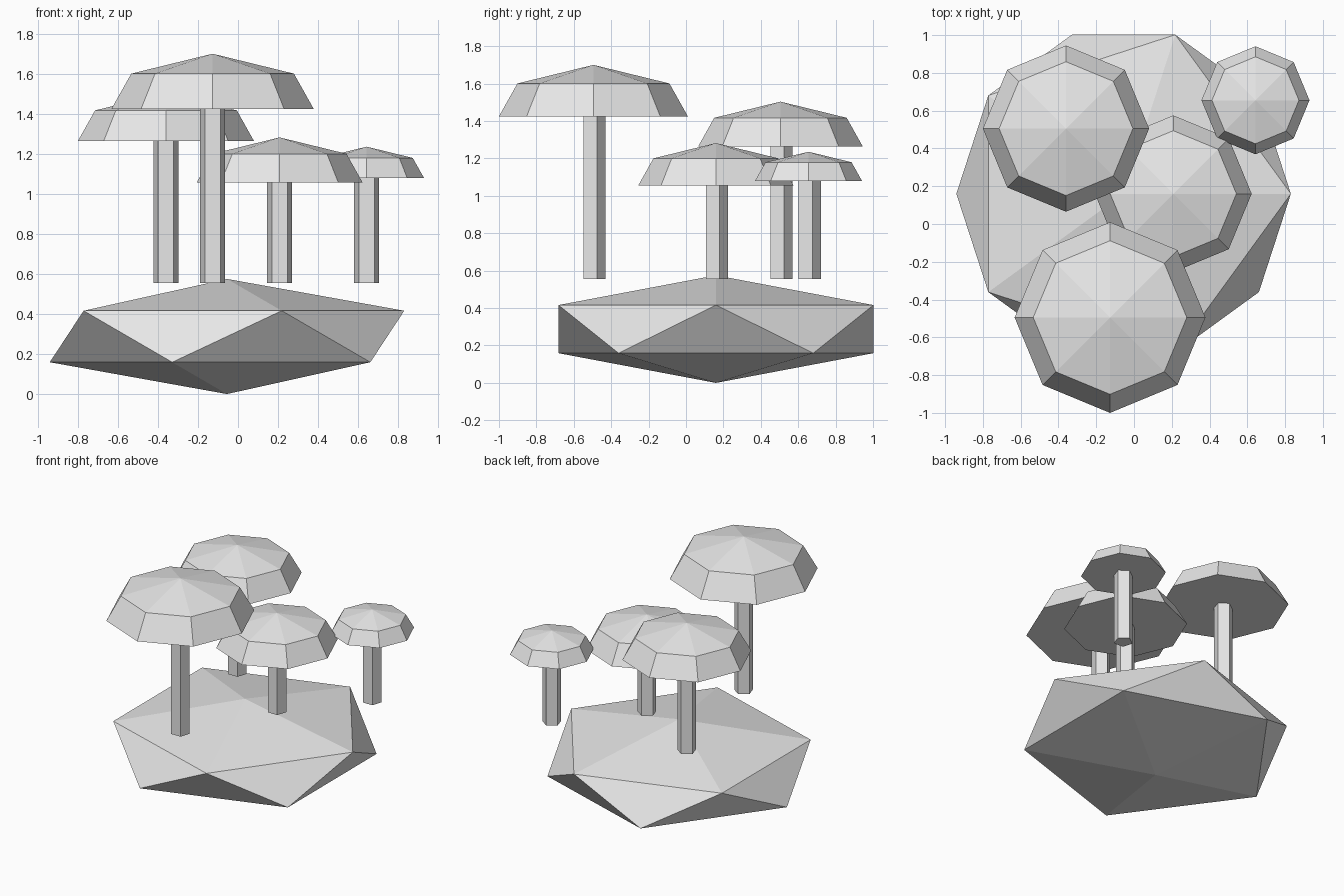
import bpy
import bmesh
from math import sin, cos, tau
from mathutils import Matrix

cube = bpy.data.objects.get("Cube")
if cube:
    bpy.data.objects.remove(cube, do_unlink=True)

grey = bpy.data.materials.new("light grey")
grey.use_nodes = True
grey.diffuse_color = (0.8, 0.8, 0.8, 1)
grey.node_tree.nodes["Principled BSDF"].inputs["Base Color"].default_value = (0.8, 0.8, 0.8, 1)


def add_object(name, bm, location):
    bmesh.ops.recalc_face_normals(bm, faces=bm.faces[:])
    mesh = bpy.data.meshes.new(name)
    bm.to_mesh(mesh)
    bm.free()
    mesh.materials.append(grey)
    obj = bpy.data.objects.new(name, mesh)
    obj.location = location
    bpy.context.collection.objects.link(obj)
    return obj


def ring(bm, sides, radius, z):
    """Ring of vertices whose first corner points to the back."""
    return [bm.verts.new((radius * sin(tau * i / sides), radius * cos(tau * i / sides), z))
            for i in range(sides)]


def bridge(bm, low, high):
    n = len(low)
    for i in range(n):
        j = (i + 1) % n
        bm.faces.new((low[i], low[j], high[j], high[i]))


# Faceted boulder: a flattened icosahedron
bm = bmesh.new()
bmesh.ops.create_icosphere(bm, subdivisions=1, radius=1,
                           matrix=Matrix.Diagonal((0.99, 0.99, 0.2875, 1)))
add_object("boulder", bm, (-0.055, 0.16, 0.2875))


def mushroom(name, x, y, radius, rim_z, foot_z=0.555):
    # Five-sided stem
    bm = bmesh.new()
    low = ring(bm, 5, 0.0655, 0)
    high = ring(bm, 5, 0.0655, rim_z - foot_z + 0.01)
    bridge(bm, low, high)
    bm.faces.new(low)
    bm.faces.new(high)
    add_object(name + "_stem", bm, (x, y, foot_z))

    # Eight-sided cap: flat underside, sloped band, shallow pointed top
    bm = bmesh.new()
    rim = ring(bm, 8, radius, 0)
    shoulder = ring(bm, 8, radius * 0.805, radius * 0.348)
    tip = bm.verts.new((0, 0, radius * 0.545))
    bm.faces.new(rim)
    bridge(bm, rim, shoulder)
    for i in range(8):
        bm.faces.new((shoulder[i], shoulder[(i + 1) % 8], tip))
    add_object(name + "_cap", bm, (x, y, rim_z))


mushroom("front_mushroom", -0.127, -0.495, 0.505, 1.425)
mushroom("back_right_mushroom", -0.36, 0.505, 0.44, 1.264)
mushroom("middle_mushroom", 0.208, 0.16, 0.415, 1.056)
mushroom("back_left_mushroom", 0.643, 0.655, 0.286, 1.08)
